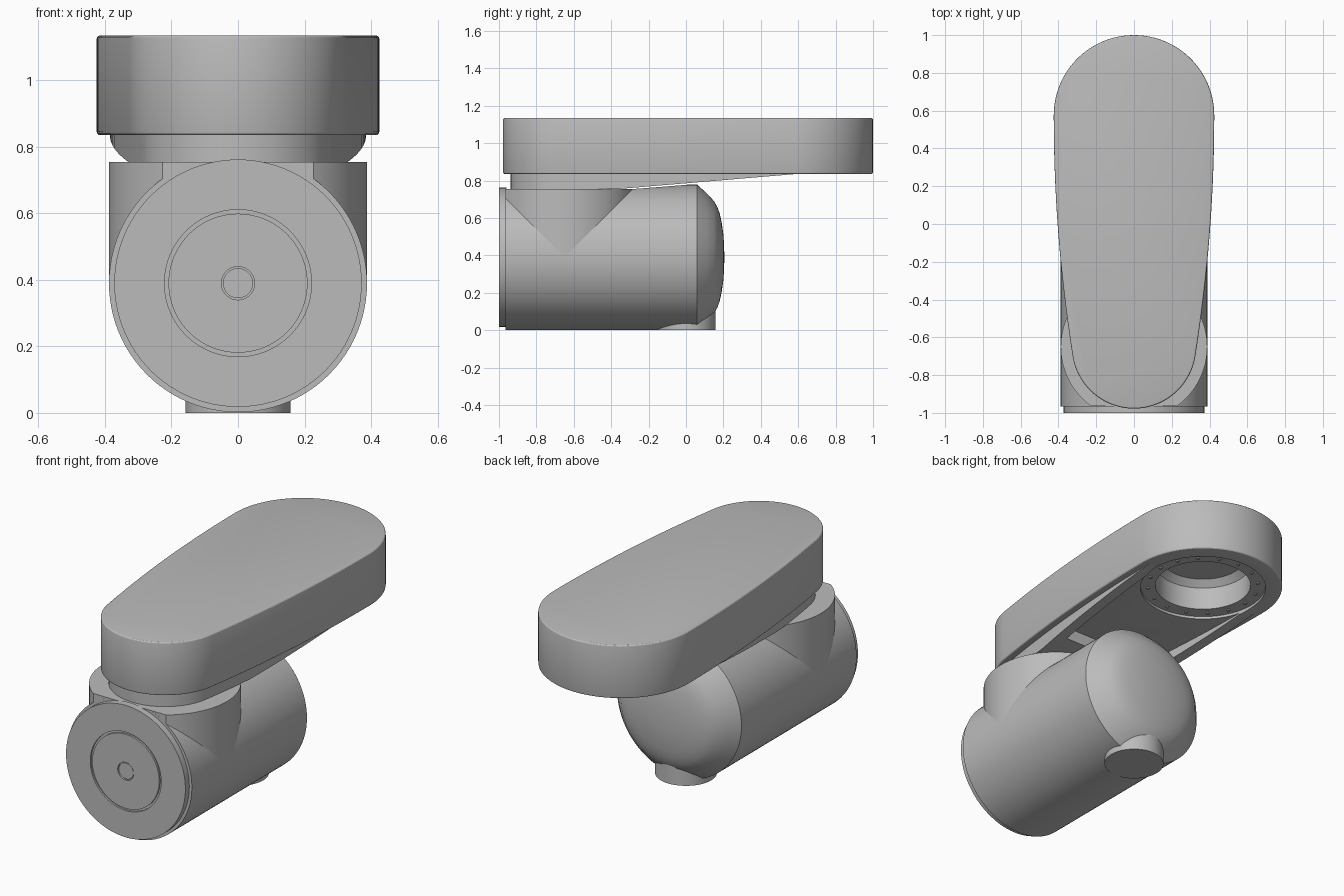
import bpy, bmesh
from math import sin, cos, pi, atan, sqrt
from mathutils import Vector, Matrix

cube = bpy.data.objects.get("Cube")
if cube:
    bpy.data.objects.remove(cube, do_unlink=True)

grey = bpy.data.materials.new("plain grey")
grey.use_nodes = True
colour = (0.5, 0.5, 0.5, 1)
grey.diffuse_color = colour
grey.node_tree.nodes["Principled BSDF"].inputs["Base Color"].default_value = colour

HEAD_Y, HEAD_R = 0.575, 0.425     # wide end of the arm
BODY_Z, BODY_R = 0.39, 0.388      # horizontal barrel
NECK_Y, NECK_Z = -0.65, 0.755     # vertical swivel
ARM_Z, ARM_TOP = 0.835, 1.135


def make(name, bm):
    bmesh.ops.recalc_face_normals(bm, faces=bm.faces)
    mesh = bpy.data.meshes.new(name)
    bm.to_mesh(mesh)
    bm.free()
    mesh.materials.append(grey)
    ob = bpy.data.objects.new(name, mesh)
    bpy.context.collection.objects.link(ob)
    return ob


def activate(ob):
    bpy.ops.object.select_all(action='DESELECT')
    bpy.context.view_layer.objects.active = ob
    ob.select_set(True)


def prism(name, points, z0, z1):
    bm = bmesh.new()
    face = bm.faces.new([bm.verts.new((x, y, z0)) for x, y in points])
    top = bmesh.ops.extrude_face_region(bm, geom=[face])["geom"]
    verts = [v for v in top if isinstance(v, bmesh.types.BMVert)]
    bmesh.ops.translate(bm, vec=(0, 0, z1 - z0), verts=verts)
    return make(name, bm)


def lathe(name, profile, matrix, steps=96):
    """Spin (radius, height) points about local z."""
    bm = bmesh.new()
    verts = [bm.verts.new((r, 0, h)) for r, h in profile]
    edges = [bm.edges.new(pair) for pair in zip(verts, verts[1:])]
    bmesh.ops.spin(bm, geom=verts + edges, axis=(0, 0, 1), cent=(0, 0, 0),
                   angle=2 * pi, steps=steps)
    bmesh.ops.remove_doubles(bm, verts=bm.verts, dist=1e-5)
    bmesh.ops.transform(bm, matrix=matrix, verts=bm.verts)
    return make(name, bm)


def trim(ob, point, normal):
    """Remove what lies behind a plane and close the opening."""
    bm = bmesh.new()
    bm.from_mesh(ob.data)
    bmesh.ops.bisect_plane(bm, geom=bm.verts[:] + bm.edges[:] + bm.faces[:],
                           plane_co=point, plane_no=normal, clear_inner=True)
    bmesh.ops.holes_fill(bm, edges=[e for e in bm.edges if e.is_boundary])
    bmesh.ops.recalc_face_normals(bm, faces=bm.faces)
    bm.to_mesh(ob.data)
    bm.free()


def cut(ob, cutter):
    mod = ob.modifiers.new("cut", 'BOOLEAN')
    mod.operation, mod.solver, mod.object = 'DIFFERENCE', 'EXACT', cutter
    activate(ob)
    bpy.ops.object.modifier_apply(modifier=mod.name)
    bpy.data.objects.remove(cutter, do_unlink=True)


def arc(y, r, a0, a1, n):
    return [(r * cos(a0 + (a1 - a0) * i / n), y + r * sin(a0 + (a1 - a0) * i / n))
            for i in range(n + 1)]


def arm_outline(inset=0.0):
    """Round head, gently bowed sides and a smaller round tail."""
    join, bow = -0.70, 16.2
    reach = HEAD_Y - join
    width, slope = HEAD_R - reach ** 2 / bow, 2 * reach / bow
    tail_r, tail_y = width * sqrt(1 + slope ** 2), join + width * slope
    tilt = atan(slope)
    side = [(HEAD_R - inset - (reach * i / 14) ** 2 / bow, HEAD_Y - reach * i / 14)
            for i in range(1, 14)]
    points = arc(HEAD_Y, HEAD_R - inset, 0, pi, 48)
    points += [(-x, y) for x, y in side]
    points += arc(tail_y, tail_r - inset, pi + tilt, 2 * pi - tilt, 40)
    return points + side[::-1]


def upright(y, z=0.0):
    return Matrix.Translation((0, y, z))


# Arm with softened edges, a shallow flange seat and a deep round socket
arm = prism("arm", arm_outline(), ARM_Z, ARM_TOP)
bevel = arm.modifiers.new("soft edges", 'BEVEL')
bevel.width, bevel.segments, bevel.angle_limit = 0.01, 3, 1.0
activate(arm)
bpy.ops.object.modifier_apply(modifier=bevel.name)
seat_z = ARM_Z + 0.015
cut(arm, lathe("socket_cutter", [(0, 0.7), (0.335, 0.7), (0.335, seat_z), (0.255, seat_z),
                                 (0.255, 0.98), (0.22, 1.015), (0, 1.015)], upright(HEAD_Y)))

# Wedge under the arm, sloping up towards the head and hollowed out
belly = prism("arm_underside", arm_outline(0.04), NECK_Z, ARM_Z + 0.005)
trim(belly, (0, -0.365, NECK_Z), Vector((0, -0.08, 0.95)).normalized())
cut(belly, lathe("seat_cutter", [(0, 0.7), (0.335, 0.7), (0.335, 0.9), (0, 0.9)],
                 upright(HEAD_Y)))
recess = prism("recess_cutter", arm_outline(0.1), 0.7, 0.9)
trim(recess, (0, -0.22, 0), (0, 1, 0))
cut(belly, recess)

# Bolts round the flange seat
bm = bmesh.new()
for i in range(16):
    a = 2 * pi * i / 16
    spot = Matrix.Translation((0.295 * cos(a), HEAD_Y + 0.295 * sin(a), seat_z - 0.002))
    bmesh.ops.create_cone(bm, cap_ends=True, segments=12, radius1=0.01, radius2=0.01,
                          depth=0.008, matrix=spot)
bolts = make("flange_bolts", bm)

# Barrel with a domed back, relieved on top below the arm
along_y = Matrix.Translation((0, 0, BODY_Z)) @ Matrix.Rotation(-pi / 2, 4, 'X')
dome = [(BODY_R, 0.06), (0.345, 0.108), (0.3, 0.15), (0.27, 0.167), (0.235, 0.18),
        (0.19, 0.19), (0.12, 0.2), (0.06, 0.204), (0, 0.205)]
body = lathe("barrel", [(0, -0.965), (BODY_R, -0.965)] + dome, along_y)
cut(body, lathe("relief_cutter", [(0, NECK_Z), (0.39, NECK_Z), (0.74, 0.785), (0.74, 0.9),
                                  (0, 0.9)], upright(NECK_Y)))

# Front cover with a ring groove and a centre dimple
cover = lathe("front_cover", [(0, -0.96), (0.372, -0.96), (0.372, -1), (0.221, -1),
                              (0.221, -0.99), (0.209, -0.99), (0.209, -1), (0.05, -1),
                              (0.05, -0.99), (0.045, -0.99), (0.045, -0.996), (0, -0.996)],
              along_y)

# Swivel neck rising out of the barrel, flattened at the front
neck = prism("swivel_neck", arc(NECK_Y, BODY_R, 0, 2 * pi, 96)[:-1], BODY_Z, NECK_Z)
trim(neck, (0, -0.9645, 0), (0, 1, 0))

# Connector stub below the back of the barrel
stub = lathe("bottom_stub", [(0, 0), (0.158, 0), (0.158, 0.2), (0, 0.2)], upright(0))

for ob in (arm, belly, bolts, body, cover, neck, stub):
    activate(ob)
    bpy.ops.object.shade_smooth_by_angle(angle=0.5)
